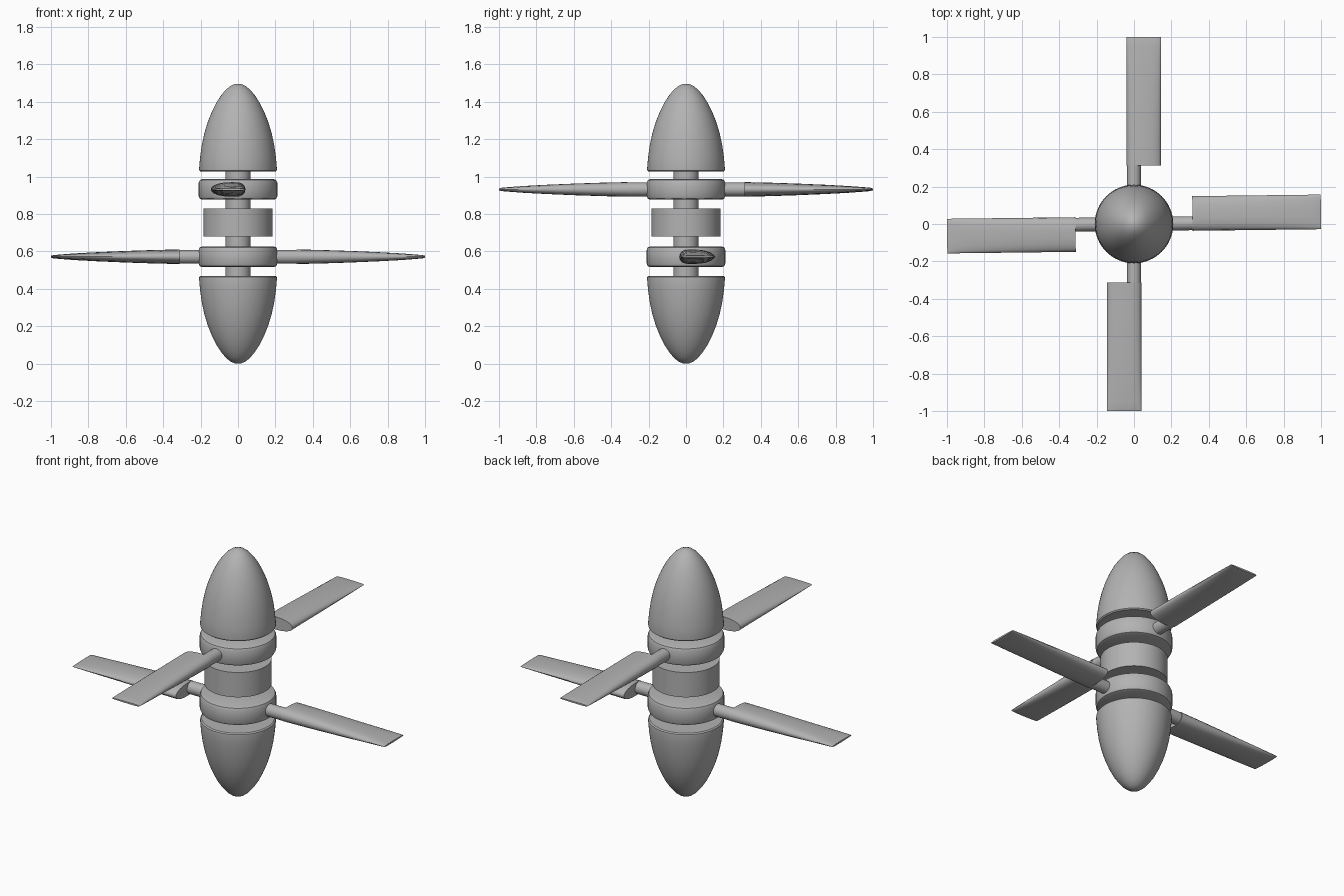
import bpy, bmesh, math
from mathutils import Matrix

if "Cube" in bpy.data.objects:
    bpy.data.objects.remove(bpy.data.objects["Cube"])

grey = bpy.data.materials.new("grey metal")
grey.diffuse_color = (0.45, 0.45, 0.45, 1)
grey.use_nodes = True
grey.node_tree.nodes["Principled BSDF"].inputs["Base Color"].default_value = grey.diffuse_color


def finish(bm, name, angle=35):
    bmesh.ops.recalc_face_normals(bm, faces=bm.faces)
    me = bpy.data.meshes.new(name)
    bm.to_mesh(me)
    bm.free()
    ob = bpy.data.objects.new(name, me)
    me.materials.append(grey)
    bpy.context.collection.objects.link(ob)
    bpy.ops.object.select_all(action='DESELECT')
    ob.select_set(True)
    bpy.context.view_layer.objects.active = ob
    bpy.ops.object.shade_smooth_by_angle(angle=math.radians(angle))
    return ob


def lathe(name, profile, steps=64):
    """Spin a (radius, height) profile around the z axis."""
    bm = bmesh.new()
    verts = [bm.verts.new((r, 0, z)) for r, z in profile]
    edges = [bm.edges.new(p) for p in zip(verts, verts[1:])]
    bmesh.ops.spin(bm, geom=verts + edges, axis=(0, 0, 1), cent=(0, 0, 0),
                   angle=math.tau, steps=steps)
    bmesh.ops.remove_doubles(bm, verts=bm.verts, dist=1e-4)
    return finish(bm, name)


# Rounded nose and tail, closed on their inner ends
cone = [(0, 0), (.018, .002), (.04, .012), (.065, .032), (.09, .062),
        (.115, .10), (.14, .15), (.162, .205), (.18, .265), (.194, .33),
        (.203, .395), (.208, .455), (.207, .464), (.2, .47), (0, .47)]
lathe("tail_cone", cone)
lathe("nose_cone", [(r, 1.497 - z) for r, z in cone])

# Central shaft and spacer
lathe("shaft", [(0, .42), (.067, .42), (.067, 1.08), (0, 1.08)], 40)
lathe("spacer", [(0, .68), (.185, .68), (.185, .83), (0, .83)])


def hub(name, z):
    h, c = .055, .018
    lathe(name, [(0, z - h), (.21 - c, z - h), (.204, z - h + .005),
                 (.21, z - h + c), (.21, z + h - c), (.204, z + h - .005),
                 (.21 - c, z + h), (0, z + h)])


# Blade section (chord position, thickness share) and span stations
upper = [(-.04, 0), (-.037, .4), (-.026, .75), (-.005, .96), (.03, 1),
         (.07, .95), (.105, .8), (.13, .55), (.142, .28), (.145, 0)]
section = upper + [(x, -t) for x, t in upper[-2:0:-1]]
stations = [(.313, .039), (.45, .036), (.6, .031), (.75, .0245),
            (.87, .018), (.95, .012), (.985, .009), (1, .005)]


def blade(name, z, angle, side):
    turn = Matrix.Translation((0, 0, z)) @ Matrix.Rotation(math.radians(angle), 4, 'Z')
    # Wing loft along local x
    bm = bmesh.new()
    rings = [[bm.verts.new((r, x * side, t * h)) for x, t in section]
             for r, h in stations]
    n = len(section)
    for a, b in zip(rings, rings[1:]):
        for i in range(n):
            j = (i + 1) % n
            bm.faces.new((a[i], a[j], b[j], b[i]))
    bm.faces.new(rings[0])
    bm.faces.new(rings[-1])
    bm.transform(turn)
    finish(bm, name + "_blade", 40)
    # Round root joining the hub
    bm = bmesh.new()
    bmesh.ops.create_cone(bm, cap_ends=True, segments=24, radius1=.037,
                          radius2=.037, depth=.19)
    bm.transform(turn @ Matrix.Translation((.235, 0, 0))
                 @ Matrix.Rotation(math.pi / 2, 4, 'Y'))
    finish(bm, name + "_root")


# Two crossed rotors with opposite handed blades
for name, z, start, side in (("lower", .572, .7, 1), ("upper", .932, 90, -1)):
    hub(name + "_hub", z)
    for k in range(2):
        blade(f"{name}_{k + 1}", z, start + 180 * k, side)
